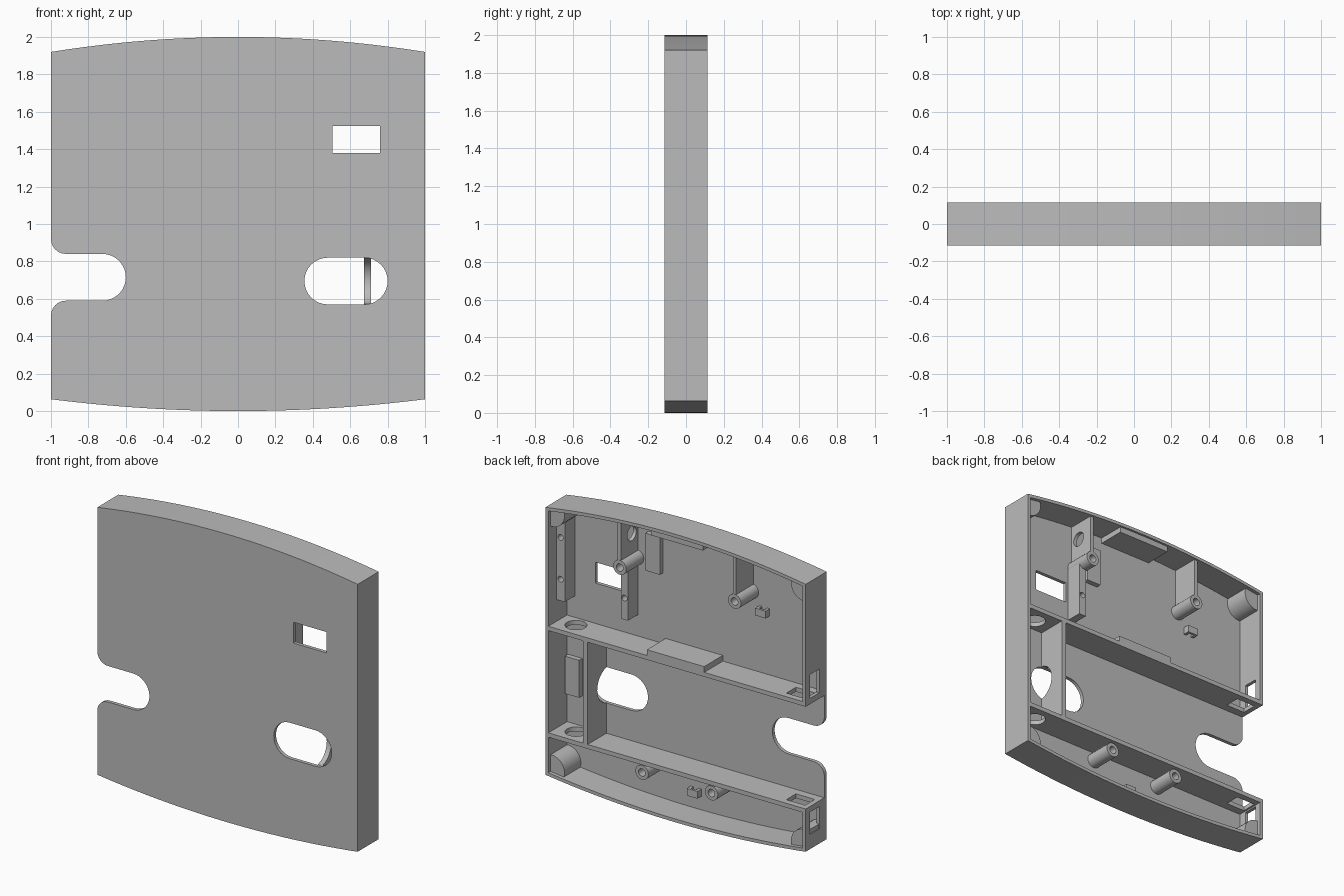
import bpy, bmesh
from math import pi, sin, cos

if "Cube" in bpy.data.objects:
    bpy.data.objects.remove(bpy.data.objects["Cube"], do_unlink=True)

grey = bpy.data.materials.new("matte grey")
grey.use_nodes = True
grey.diffuse_color = (0.5, 0.5, 0.5, 1)
grey.node_tree.nodes["Principled BSDF"].inputs["Base Color"].default_value = (0.5, 0.5, 0.5, 1)

FRONT, FLOOR, BACK = -0.115, -0.09, 0.115
WALL = 0.023


def prism(name, pts, a, b, axis="y"):
    """Extrude a 2D outline from a to b along an axis."""
    place = {"x": lambda u, v, w: (w, u, v),
             "y": lambda u, v, w: (u, w, v),
             "z": lambda u, v, w: (u, v, w)}[axis]
    bm = bmesh.new()
    base = bm.faces.new([bm.verts.new(place(u, v, a)) for u, v in pts])
    new = bmesh.ops.extrude_face_region(bm, geom=[base])["geom"]
    move = place(0, 0, b - a)
    bmesh.ops.translate(bm, vec=move, verts=[g for g in new if isinstance(g, bmesh.types.BMVert)])
    bmesh.ops.recalc_face_normals(bm, faces=bm.faces)
    mesh = bpy.data.meshes.new(name)
    bm.to_mesh(mesh)
    bm.free()
    mesh.materials.append(grey)
    ob = bpy.data.objects.new(name, mesh)
    bpy.context.collection.objects.link(ob)
    return ob


def box(name, x0, x1, y0, y1, z0, z1):
    return prism(name, [(x0, z0), (x1, z0), (x1, z1), (x0, z1)], y0, y1)


def arc(u, v, r, a0, a1, n=12):
    return [(u + r * cos(a0 + (a1 - a0) * i / n), v + r * sin(a0 + (a1 - a0) * i / n))
            for i in range(n + 1)]


def disc(u, v, r, n=28):
    return arc(u, v, r, 0, 2 * pi * (n - 1) / n, n - 1)


def combine(ob, tool, op="DIFFERENCE"):
    """Apply a boolean and drop the tool object."""
    mod = ob.modifiers.new("cut", "BOOLEAN")
    mod.operation, mod.solver, mod.object = op, "EXACT", tool
    bpy.context.view_layer.update()
    done = bpy.data.meshes.new_from_object(ob.evaluated_get(bpy.context.evaluated_depsgraph_get()))
    ob.modifiers.clear()
    ob.data = done
    bpy.data.objects.remove(tool, do_unlink=True)
    return ob


def top_z(x):
    return 2 - 0.08 * x * x


def low_z(x):
    return 0.063 * x * x


def outline(inset=0.0, notch=()):
    """Case outline with bowed top and bottom edges."""
    w = 1 - inset
    xs = [w * (i / 16 - 1) for i in range(33)]
    return ([(x, low_z(x) + inset) for x in xs]
            + [(x, top_z(x) - inset) for x in reversed(xs)] + list(notch))


# Front plate with rounded side notch, window and oblong slot
notch = (arc(-0.92, 0.92, 0.08, pi, 1.5 * pi, 6)
         + arc(-0.725, 0.715, 0.125, pi / 2, -pi / 2, 18)
         + arc(-0.92, 0.51, 0.08, pi / 2, pi, 6))
plate = prism("front_plate", outline(notch=notch), FRONT, FLOOR)
combine(plate, box("window_cut", 0.505, 0.76, -0.2, 0, 1.38, 1.525))
oblong = arc(0.675, 0.695, 0.125, -pi / 2, pi / 2, 16) + arc(0.48, 0.695, 0.125, pi / 2, 1.5 * pi, 16)
combine(plate, prism("slot_cut", oblong, -0.2, 0))

# Outer rim, open along the channel on the right side
rim = prism("outer_rim", outline(), FLOOR, BACK)
combine(rim, prism("rim_cut", outline(WALL), -0.2, 0.2))
combine(rim, box("channel_cut", -1.1, -0.9, -0.2, 0.2, 0.345, 1.085))
for z0, z1 in ((1.11, 1.275), (0.165, 0.32)):
    combine(rim, box("strap_cut", -1.1, -0.9, -0.035, 0.07, z0, z1))

# Two long shelves forming the channel
for name, z in (("upper_shelf", 1.07), ("lower_shelf", 0.33)):
    shelf = box(name, -1, 0.98, FLOOR, BACK, z, z + 0.03)
    combine(shelf, prism("round_cut", disc(0.845, 0, 0.07), z - 0.1, z + 0.1, "z"))
    combine(shelf, box("strap_cut", -0.965, -0.82, -0.035, 0.07, z - 0.1, z + 0.1))

# Divider across the channel, hollowed behind the slot
divider = box("channel_divider", 0.675, 0.71, FLOOR, BACK, 0.355, 1.075)
combine(divider, prism("groove_cut", disc(FRONT, 0.695, 0.125, 40), 0.5, 0.9, "x"))

# Hollow screw posts
for name, x, z in (("upper_left_post", 0.437, 1.648), ("upper_right_post", -0.445, 1.648),
                   ("lower_left_post", 0.267, 0.27), ("lower_right_post", -0.267, 0.27)):
    post = prism(name, disc(x, z, 0.05), FLOOR, 0.103)
    combine(post, prism("bore", disc(x, z, 0.026), -0.05, 0.2))

# Webs from the upper posts to the top wall
left_web = box("left_web", 0.43, 0.455, FLOOR, 0.1, 1.67, 1.97)
combine(left_web, prism("cable_cut", disc(-0.02, 1.84, 0.05), 0.3, 0.6, "x"))
box("right_web", -0.455, -0.43, FLOOR, 0.1, 1.67, 1.97)
for x in (0.437, -0.445):
    web_bore = prism("bore", disc(x, 1.648, 0.026), -0.05, 0.2)
    for web in ("left_web", "right_web"):
        if (x > 0) == (web == "left_web"):
            combine(bpy.data.objects[web], web_bore)

# Mounting bars either side of the window, with pilot holes
for name, x0, x1, z1 in (("outer_bar", 0.915, 0.98, 1.9), ("inner_bar", 0.43, 0.485, 1.63)):
    bar = box(name, x0, x1, FLOOR, 0.023, 1.25, z1)
    for z in (1.4, 1.69):
        if z < z1:
            combine(bar, prism("pilot", disc((x0 + x1) / 2, z, 0.02, 16), -0.05, 0.1))

# Quarter-round corner posts trimmed to the case outline
for side, sx in (("left", 1), ("right", -1)):
    for level, z in (("upper", 1.885), ("lower", 0.1)):
        corner = prism(f"{level}_{side}_corner", disc(sx * 0.97, z, 0.1), FLOOR, 0.09)
        combine(corner, prism("trim", outline(0.005), -0.2, 0.2), "INTERSECT")

# Raised pads
box("plate_pad", 0.24, 0.35, FLOOR, -0.055, 1.59, 1.85)
box("channel_pad", 0.86, 0.97, FLOOR, -0.055, 0.57, 0.83)
box("top_pad", -0.2, 0.2, FLOOR, 0.1, 1.935, 1.985)
box("shelf_pad", -0.22, 0.22, FLOOR, BACK, 1.09, 1.14)

# Small cable-tie loops on the plate
for name, x, z in (("upper_tie", -0.54, 1.535), ("lower_tie", -0.015, 0.143)):
    tie = box(name, x - 0.04, x + 0.04, FLOOR, -0.045, z - 0.025, z + 0.025)
    combine(tie, box("tie_cut", x - 0.02, x + 0.02, -0.1, -0.06, z - 0.1, z + 0.1))

# Smooth the curved walls, keep edges sharp
bpy.ops.object.select_all(action="DESELECT")
for ob in bpy.context.collection.objects:
    if ob.type == "MESH":
        ob.select_set(True)
        bpy.context.view_layer.objects.active = ob
bpy.ops.object.shade_smooth_by_angle(angle=0.5)
